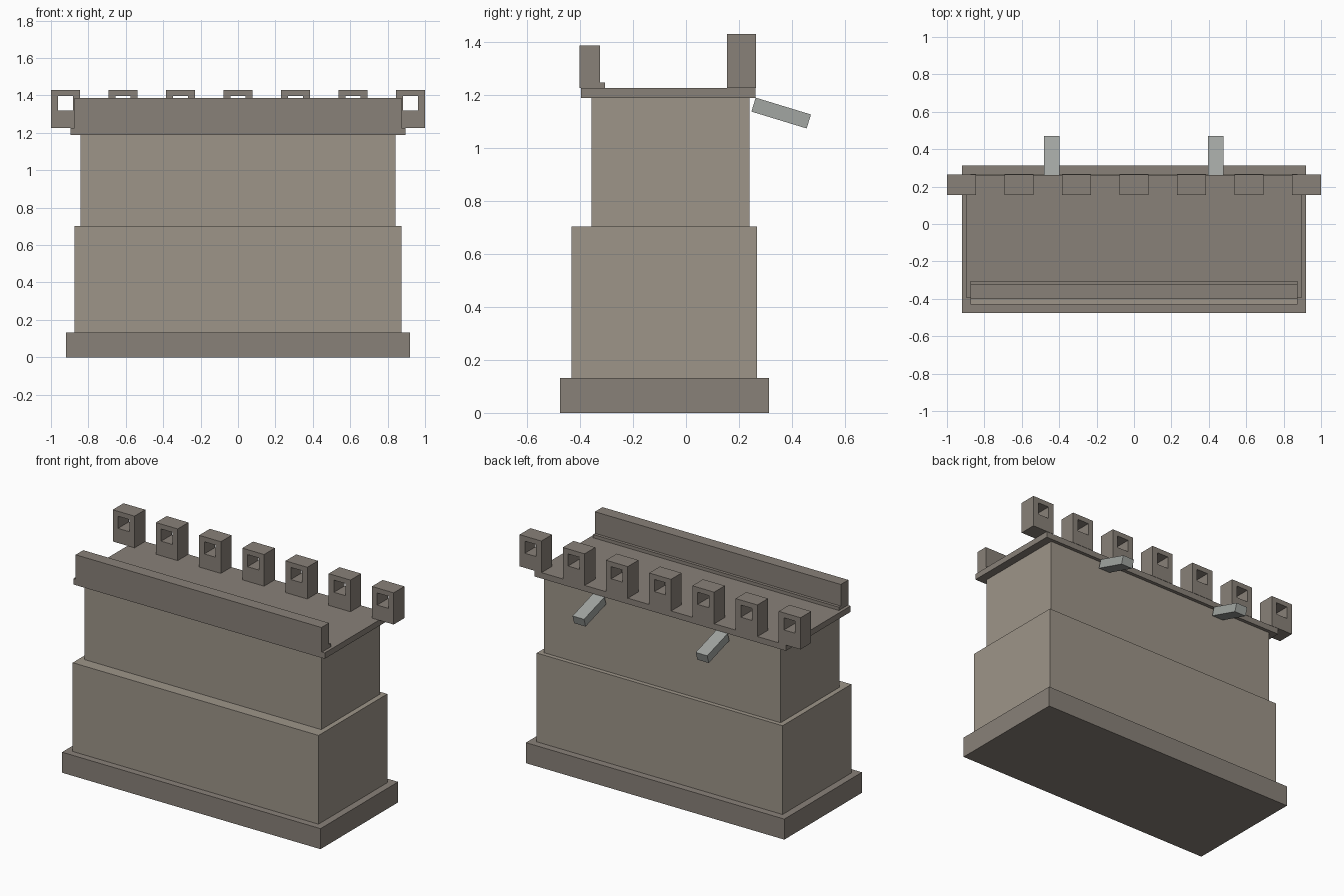
import bpy, bmesh, math

if "Cube" in bpy.data.objects:
    bpy.data.objects.remove(bpy.data.objects["Cube"])


def material(name, rgb):
    m = bpy.data.materials.new(name)
    m.diffuse_color = (*rgb, 1)
    m.use_nodes = True
    m.node_tree.nodes["Principled BSDF"].inputs["Base Color"].default_value = m.diffuse_color
    return m


STONE = material("pale_stone", (0.34, 0.30, 0.25))
TRIM = material("dark_stone", (0.25, 0.22, 0.19))
SPOUT = material("grey_stone", (0.36, 0.38, 0.36))


def finish(name, bm, mat):
    bmesh.ops.recalc_face_normals(bm, faces=bm.faces)
    me = bpy.data.meshes.new(name)
    bm.to_mesh(me)
    bm.free()
    me.materials.append(mat)
    ob = bpy.data.objects.new(name, me)
    bpy.context.collection.objects.link(ob)
    return ob


def box(name, x, y, z, mat):
    bm = bmesh.new()
    bmesh.ops.create_cube(bm, size=1)
    for v in bm.verts:
        for i, (a, b) in enumerate((x, y, z)):
            v.co[i] = a if v.co[i] < 0 else b
    return finish(name, bm, mat)


def extrude_x(name, profile, x0, x1, mat):
    """Extrude a closed (y, z) profile along x."""
    bm = bmesh.new()
    a = [bm.verts.new((x0, y, z)) for y, z in profile]
    b = [bm.verts.new((x1, y, z)) for y, z in profile]
    bm.faces.new(a)
    bm.faces.new(b)
    for i in range(len(a)):
        j = (i + 1) % len(a)
        bm.faces.new((a[i], a[j], b[j], b[i]))
    return finish(name, bm, mat)


def merlon(name, cx, mat):
    """Block with a square loophole running front to back."""
    def loop(hw, z0, z1, y):
        return [bm.verts.new((cx + sx * hw, y, z))
                for sx, z in ((-1, z0), (1, z0), (1, z1), (-1, z1))]
    bm = bmesh.new()
    y0, y1 = 0.155, 0.264
    rings = [loop(0.0775, 1.226, 1.43, y0), loop(0.0775, 1.226, 1.43, y1),
             loop(0.04, 1.32, 1.398, y1), loop(0.04, 1.32, 1.398, y0)]
    for k in range(4):
        p, q = rings[k], rings[(k + 1) % 4]
        for i in range(4):
            j = (i + 1) % 4
            bm.faces.new((p[i], p[j], q[j], q[i]))
    return finish(name, bm, mat)


# Stepped wall body
box("plinth", (-0.92, 0.92), (-0.475, 0.314), (0, 0.132), TRIM)
box("lower_wall", (-0.875, 0.875), (-0.431, 0.268), (0.132, 0.703), STONE)
box("upper_wall", (-0.842, 0.842), (-0.356, 0.24), (0.703, 1.188), STONE)
box("walkway", (-0.895, 0.895), (-0.396, 0.262), (1.188, 1.226), TRIM)

# Front parapet with a small inner step
extrude_x("parapet", [(-0.401, 1.226), (-0.305, 1.226), (-0.305, 1.247),
                      (-0.324, 1.247), (-0.324, 1.386), (-0.401, 1.386)],
          -0.875, 0.875, TRIM)

# Row of pierced merlons along the back edge
for n in range(7):
    merlon(f"merlon_{n + 1}", (n - 3) * 0.3075, TRIM)

# Sloping water spouts on the back
for side, cx in (("left", -0.44), ("right", 0.437)):
    ob = box(f"spout_{side}", (-0.041, 0.041), (-0.109, 0.109),
             (-0.0275, 0.0275), SPOUT)
    ob.location = (cx, 0.359, 1.131)
    ob.rotation_euler.x = -math.radians(17)
